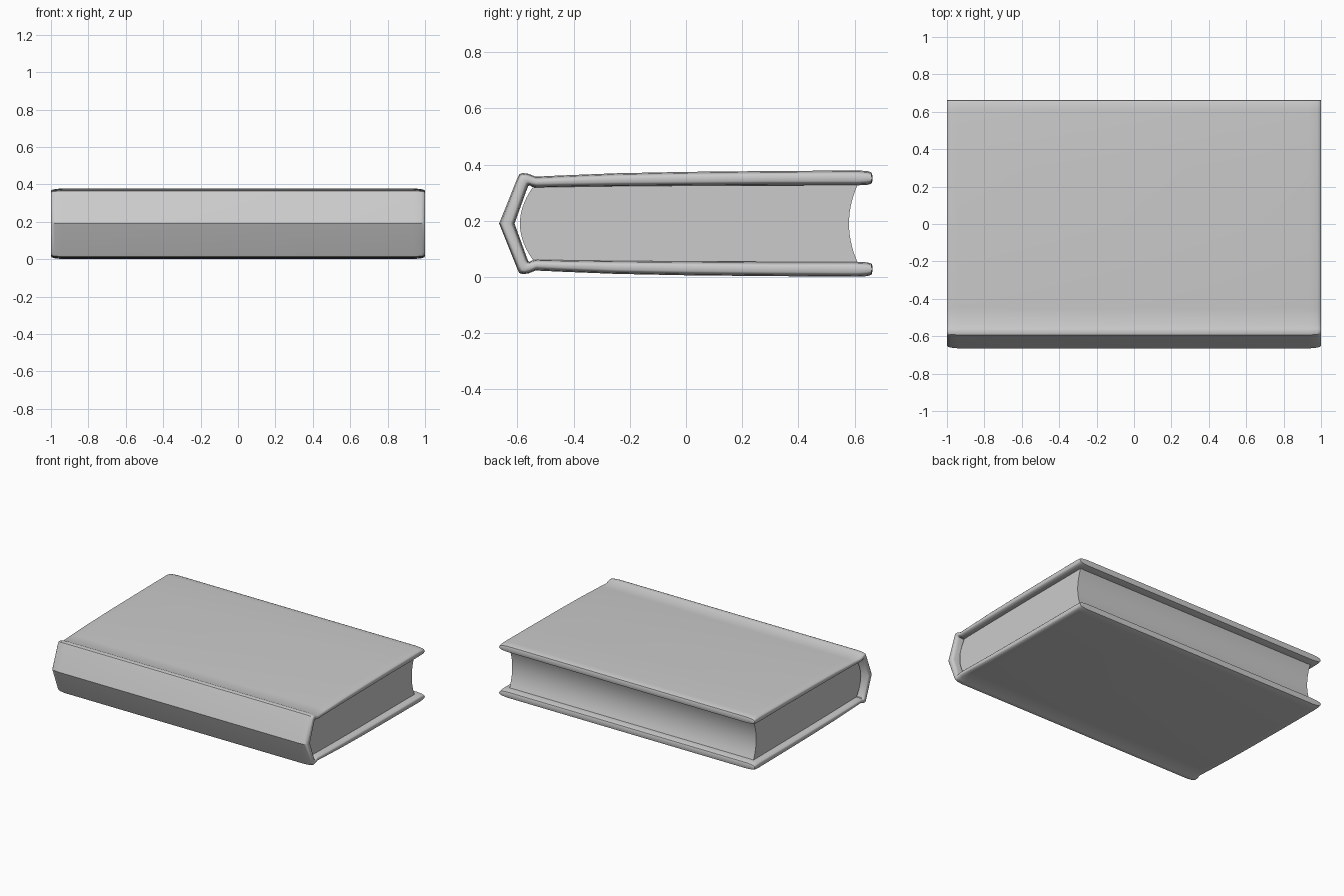
import bpy, bmesh, math

if "Cube" in bpy.data.objects:
    bpy.data.objects.remove(bpy.data.objects["Cube"])

MID = 0.19  # height of the book's symmetry plane


def loft(name, rings, angle):
    """Skin a list of equal-length rings of points and cap both ends."""
    bm = bmesh.new()
    rows = [[bm.verts.new(p) for p in ring] for ring in rings]
    n = len(rows[0])
    for a, b in zip(rows, rows[1:]):
        for i in range(n):
            j = (i + 1) % n
            bm.faces.new((a[i], a[j], b[j], b[i]))
    return bm, rows


def finish(bm, name, angle):
    bmesh.ops.recalc_face_normals(bm, faces=bm.faces[:])
    mesh = bpy.data.meshes.new(name)
    bm.to_mesh(mesh)
    bm.free()
    ob = bpy.data.objects.new(name, mesh)
    bpy.context.collection.objects.link(ob)
    bpy.ops.object.select_all(action='DESELECT')
    ob.select_set(True)
    bpy.context.view_layer.objects.active = ob
    bpy.ops.object.shade_smooth_by_angle(angle=math.radians(angle))


# Cover: outer/inner pairs (y, z above middle) from fore-edge to spine tip
half = [
    ((0.663, 0.172), (0.663, 0.150)),
    ((0.660, 0.182), (0.660, 0.142)),
    ((0.645, 0.187), (0.645, 0.138)),
    ((0.610, 0.189), (0.610, 0.136)),
    ((0.300, 0.187), (0.300, 0.136)),
    ((0.000, 0.184), (0.000, 0.134)),
    ((-0.250, 0.179), (-0.250, 0.132)),
    ((-0.450, 0.171), (-0.450, 0.129)),
    ((-0.535, 0.167), (-0.530, 0.127)),
    ((-0.560, 0.177), (-0.548, 0.131)),
    ((-0.580, 0.180), (-0.556, 0.136)),
    ((-0.593, 0.176), (-0.561, 0.134)),
    ((-0.600, 0.162), (-0.566, 0.122)),
]
tip = [((-0.665, 0.0), (-0.610, 0.0))]
flip = [((o[0], -o[1]), (i[0], -i[1])) for o, i in reversed(half)]
pairs = half + tip + flip


def cover_ring(x, inset):
    outer, inner = [], []
    for o, i in pairs:
        d = math.dist(o, i)
        k = min(inset / d, 0.45)
        outer.append((x, o[0] + (i[0] - o[0]) * k, MID + o[1] + (i[1] - o[1]) * k))
        inner.append((x, i[0] + (o[0] - i[0]) * k, MID + i[1] + (o[1] - i[1]) * k))
    return outer + inner[::-1]


ends = [(1.0, 0.015), (0.996, 0.009), (0.98, 0.004), (0.94, 0.0)]
stations = [(-x, i) for x, i in ends] + [(x, i) for x, i in reversed(ends)]
bm, rows = loft("cover", [cover_ring(x, i) for x, i in stations], 40)
m = len(pairs)
for row in (rows[0], rows[-1]):  # end caps as a quad strip
    for i in range(m - 1):
        bm.faces.new((row[i], row[i + 1], row[2 * m - 2 - i], row[2 * m - 1 - i]))
finish(bm, "cover", 40)

# Page block: hollow fore-edge, rounded back
STEPS = 14
profile = []
for s in range(STEPS + 1):
    t = 1 - 2 * s / STEPS
    profile.append((0.580 + 0.030 * t * t, MID + 0.137 * t))
profile += [(0.0, MID - 0.135), (-0.25, MID - 0.133)]
for s in range(STEPS + 1):
    t = -1 + 2 * s / STEPS
    profile.append((-0.591 + 0.046 * t * t, MID + 0.129 * t))
profile += [(-0.25, MID + 0.133), (0.0, MID + 0.135)]
bm, rows = loft("pages", [[(x, y, z) for y, z in profile] for x in (-0.956, 0.956)], 30)
for row in rows:
    bm.faces.new(row)
finish(bm, "pages", 30)
